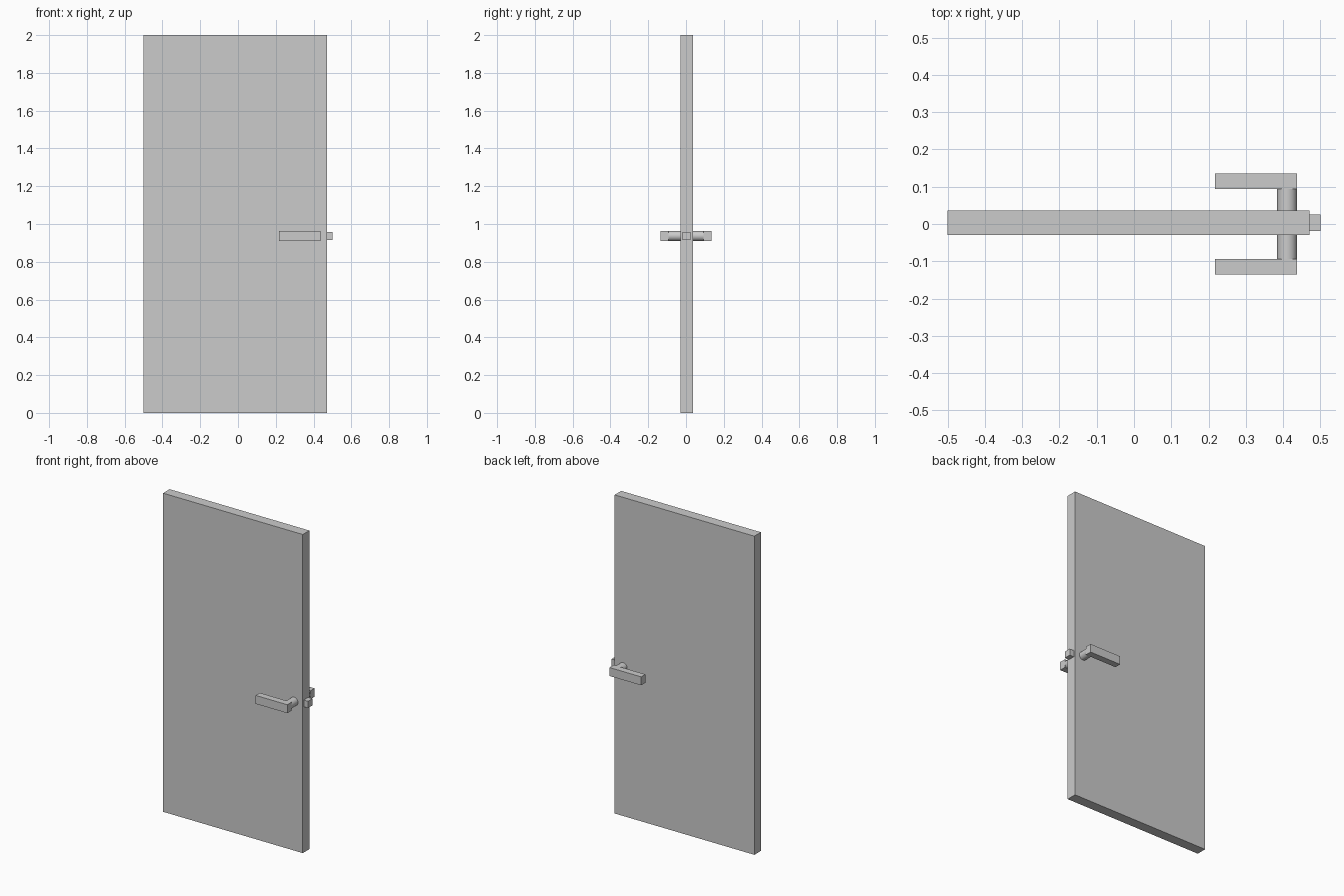
import bpy
import math

if "Cube" in bpy.data.objects:
    bpy.data.objects.remove(bpy.data.objects["Cube"])


def box(name, lo, hi):
    """Axis-aligned box between two corners."""
    center = [(a + b) / 2 for a, b in zip(lo, hi)]
    bpy.ops.mesh.primitive_cube_add(size=1, location=center)
    ob = bpy.context.object
    ob.name = name
    ob.scale = [b - a for a, b in zip(lo, hi)]
    bpy.ops.object.transform_apply(location=False, rotation=False, scale=True)
    return ob


def rod(name, x, z, radius, y0, y1):
    """Smooth cylinder running along y."""
    bpy.ops.mesh.primitive_cylinder_add(
        vertices=32, radius=radius, depth=abs(y1 - y0),
        location=(x, (y0 + y1) / 2, z), rotation=(math.pi / 2, 0, 0))
    ob = bpy.context.object
    ob.name = name
    bpy.ops.object.shade_smooth_by_angle(angle=math.radians(35))
    return ob


FRONT, BACK = -0.029, 0.036     # door faces
HANDLE_Z, RADIUS = 0.9365, 0.0265

# Door slab and latch bolt on its free edge
box("door_panel", (-0.5, FRONT, 0), (0.47, BACK, 2))
box("latch_bolt", (0.47, -0.019, 0.915), (0.5, 0.025, 0.957))

# Lever handle on each side: round spindle and square lever
for side, sign, face in (("front", -1, FRONT), ("back", 1, BACK)):
    rod(side + "_spindle", 0.4105, HANDLE_Z, RADIUS, face, sign * 0.0935)
    ys = sorted((sign * 0.0935, sign * 0.135))
    box(side + "_lever", (0.217, ys[0], HANDLE_Z - RADIUS),
        (0.437, ys[1], HANDLE_Z + RADIUS))
